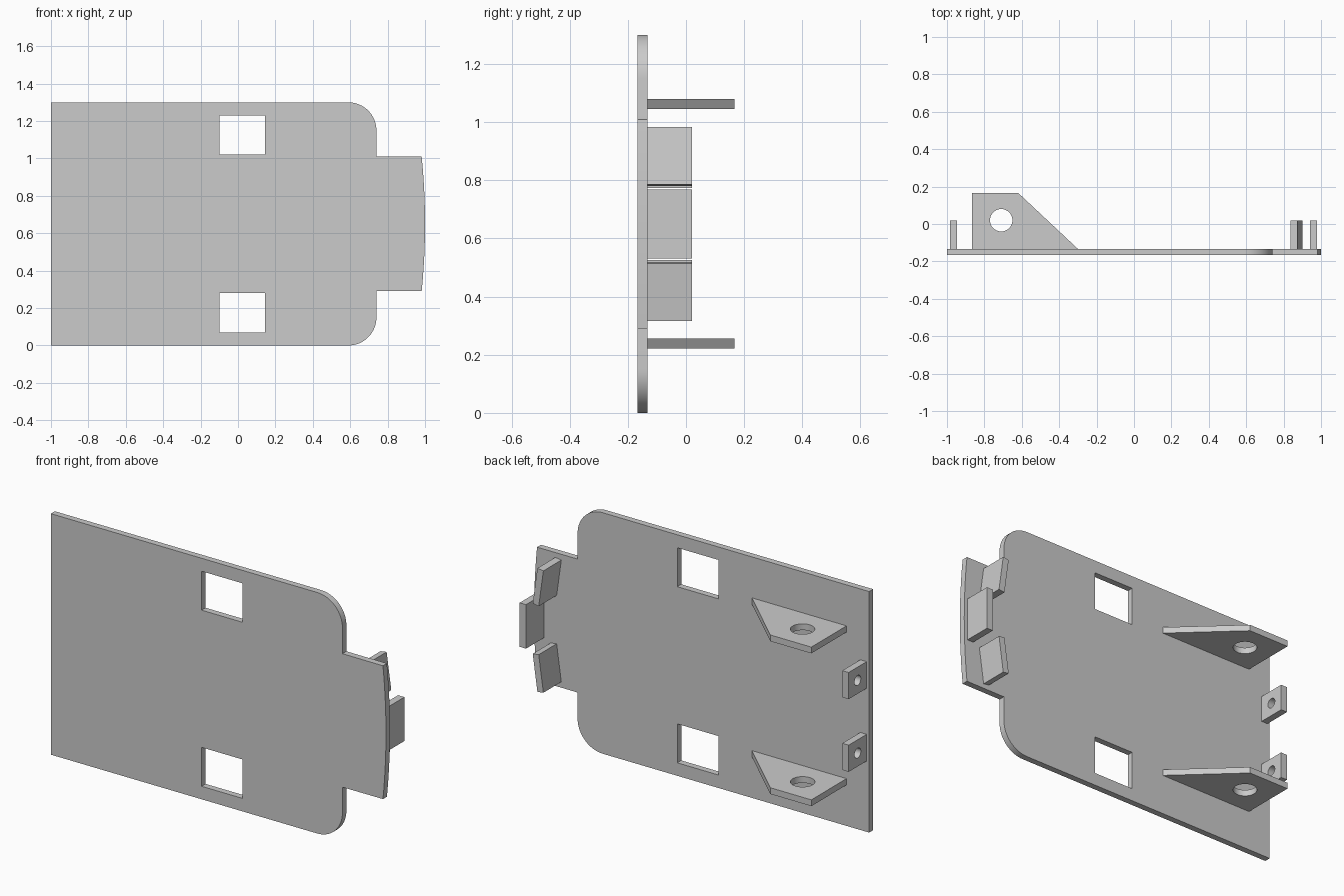
import bpy
import bmesh
from math import sin, cos, pi, radians, sqrt
from mathutils import Vector, Matrix

cube = bpy.data.objects.get("Cube")
if cube:
    bpy.data.objects.remove(cube, do_unlink=True)

grey = bpy.data.materials.new("plain grey")
grey.use_nodes = True
COLOUR = (0.6, 0.6, 0.6, 1)
grey.diffuse_color = COLOUR
grey.node_tree.nodes["Principled BSDF"].inputs["Base Color"].default_value = COLOUR

MID = 0.65           # height of the mirror plane
FACE = -0.133        # back surface of the plate
TAB_END = 0.02       # rear end of the small tabs


def rect(u0, u1, v0, v1):
    return [(u0, v0), (u1, v0), (u1, v1), (u0, v1)]


def arc(u, v, r, start, end, n):
    steps = [radians(start + (end - start) * i / n) for i in range(n + 1)]
    return [(u + r * cos(a), v + r * sin(a)) for a in steps]


def circle(u, v, r, n=32):
    return arc(u, v, r, 0, 360, n)[:-1]


def finish(name, bm):
    bmesh.ops.recalc_face_normals(bm, faces=bm.faces)
    mesh = bpy.data.meshes.new(name)
    bm.to_mesh(mesh)
    bm.free()
    mesh.materials.append(grey)
    obj = bpy.data.objects.new(name, mesh)
    bpy.context.collection.objects.link(obj)
    bpy.ops.object.select_all(action='DESELECT')
    obj.select_set(True)
    bpy.context.view_layer.objects.active = obj
    bpy.ops.object.shade_smooth_by_angle(angle=radians(30))
    return obj


def slab(name, loops, place, depth):
    """Fill an outline with holes and extrude it along a vector."""
    bm = bmesh.new()
    edges = []
    for loop in loops:
        verts = [bm.verts.new(place(u, v)) for u, v in loop]
        edges += [bm.edges.new((a, b)) for a, b in zip(verts, verts[1:] + verts[:1])]
    bmesh.ops.triangle_fill(bm, edges=edges, use_beauty=True)
    res = bmesh.ops.extrude_face_region(bm, geom=bm.faces[:], use_keep_orig=True)
    moved = [g for g in res["geom"] if isinstance(g, bmesh.types.BMVert)]
    bmesh.ops.translate(bm, verts=moved, vec=Vector(depth))
    return finish(name, bm)


def block(name, size, centre, tilt=0):
    bm = bmesh.new()
    bmesh.ops.create_cube(bm, size=1, matrix=Matrix.Translation(centre)
                          @ Matrix.Rotation(tilt, 4, 'Y') @ Matrix.Diagonal((*size, 1)))
    return finish(name, bm)


# Base plate: rounded right corners, bowed tongue and two windows
half, bow = 0.36, 0.018
radius = (half ** 2 + bow ** 2) / (2 * bow)
swing = 90 - 180 / pi * 2 * (pi / 4 - half / radius / 2)
outline = [(-1, 0)]
outline += arc(0.59, 0.15, 0.15, -90, 0, 16)
outline += [(0.74, MID - half)]
outline += arc(1 - radius, MID, radius, -swing, swing, 12)
outline += [(0.74, MID + half)]
outline += arc(0.59, 1.15, 0.15, 0, 90, 16)
outline += [(-1, 1.3)]
windows = [rect(-0.1, 0.145, MID + s * 0.475 - 0.105, MID + s * 0.475 + 0.105) for s in (-1, 1)]
slab("base_plate", [outline] + windows, lambda u, v: (u, -0.167, v), (0, 0.034, 0))

for side, s in (("lower", -1), ("upper", 1)):
    # Pierced hinge ears
    ear = [(-0.865, FACE), (-0.3, FACE), (-0.62, 0.167), (-0.865, 0.167)]
    z = MID + s * 0.412
    slab(side + "_ear", [ear, circle(-0.71, 0.02, 0.06)],
         lambda u, v: (u, v, z - 0.017), (0, 0, 0.034))

    # Small pierced lugs near the straight edge
    z = MID + s * 0.196
    slab(side + "_lug", [rect(FACE, TAB_END, z - 0.072, z + 0.072),
                         circle((FACE + TAB_END) / 2, z, 0.027, 24)],
         lambda u, v: (-0.985, u, v), (0.038, 0, 0))

    # Tilted tongue tabs
    block(side + "_tab", (0.036, TAB_END - FACE, 0.2),
          (0.869, (FACE + TAB_END) / 2, MID + s * 0.232), -s * radians(8))

# Upright tongue tab
block("middle_tab", (0.038, TAB_END - FACE, 0.237), (0.96, (FACE + TAB_END) / 2, MID))
